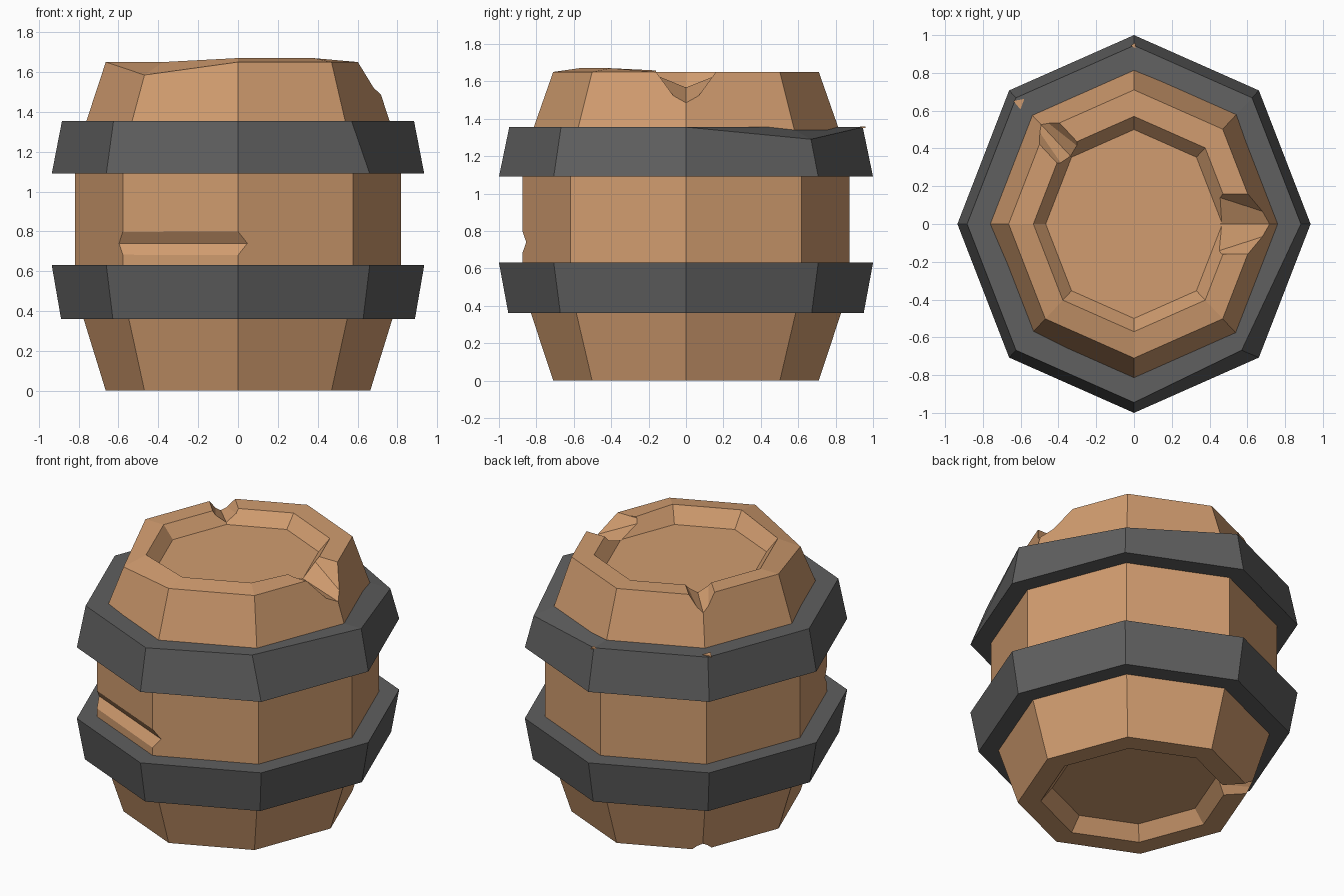
import bpy, bmesh, math
from mathutils import Vector, Matrix

if "Cube" in bpy.data.objects:
    bpy.data.objects.remove(bpy.data.objects["Cube"])

SIDES = 8
SQUASH = Matrix.Diagonal((0.935, 1, 1, 1))   # barrel is slightly narrower in x


def material(name, rgb):
    m = bpy.data.materials.new(name)
    m.diffuse_color = (*rgb, 1)
    m.use_nodes = True
    m.node_tree.nodes["Principled BSDF"].inputs["Base Color"].default_value = m.diffuse_color
    return m


wood = material("warm_wood", (0.64, 0.335, 0.16))
iron = material("dark_iron", (0.115, 0.115, 0.115))


def finish(bm, name, mat):
    bmesh.ops.recalc_face_normals(bm, faces=bm.faces)
    mesh = bpy.data.meshes.new(name)
    bm.to_mesh(mesh)
    bm.free()
    mesh.materials.append(mat)
    obj = bpy.data.objects.new(name, mesh)
    bpy.context.collection.objects.link(obj)
    return obj


def lathe(name, profile, mat, closed=False, tweaks=()):
    """Eight-sided turning; tweaks are (ring, corner, offset) dents."""
    bm = bmesh.new()
    rings = []
    for r, z in profile:
        rings.append([bm.verts.new((0.935 * r * math.cos(i * math.tau / SIDES),
                                    r * math.sin(i * math.tau / SIDES), z))
                      for i in range(SIDES)])
    for ring, corner, offset in tweaks:
        rings[ring][corner].co += Vector(offset)
    pairs = list(zip(rings, rings[1:]))
    if closed:
        pairs.append((rings[-1], rings[0]))
    else:
        bm.faces.new(rings[0])
        bm.faces.new(rings[-1])
    for a, b in pairs:
        for i in range(SIDES):
            j = (i + 1) % SIDES
            bm.faces.new((a[i], a[j], b[j], b[i]))
    return finish(bm, name, mat)


def cut(target, points, matrix):
    """Subtract the convex hull of the points."""
    bm = bmesh.new()
    for p in points:
        bm.verts.new(matrix @ Vector(p))
    bmesh.ops.convex_hull(bm, input=bm.verts)
    cutter = finish(bm, "cutter", wood)
    cutter.hide_render = True
    mod = target.modifiers.new("cut", 'BOOLEAN')
    mod.operation = 'DIFFERENCE'
    mod.solver = 'EXACT'
    mod.object = cutter
    bpy.context.view_layer.objects.active = target
    bpy.ops.object.modifier_apply(modifier=mod.name)
    bpy.data.objects.remove(cutter)


def rim_chip(target, degrees, z_in, z_out, half, z_rim, z_far):
    """V notch across the rim, its valley running from r=0.42 to r=0.95."""
    pts = []
    for r, valley in ((0.42, z_in), (0.95, z_out)):
        pts.append((r, 0, valley))
        for s in (-half, half):
            pts += [(r, s, z_rim), (r, s, z_far)]
    cut(target, pts, SQUASH @ Matrix.Rotation(math.radians(degrees), 4, 'Z'))


# Wooden barrel with recessed ends and a worn top rim
barrel = lathe("barrel_body",
               [(0.50, 0.085), (0.57, 0), (0.71, 0), (0.875, 0.50),
                (0.875, 1.18), (0.71, 1.65), (0.57, 1.65), (0.50, 1.57)],
               wood,
               tweaks=[(5, 5, (0, 0, -0.065)),
                       (6, 6, (0, 0, 0.02)), (6, 7, (0, 0, 0.02))])

# Chips in the rims
rim_chip(barrel, 0, 1.59, 1.43, 0.16, 1.65, 1.85)
rim_chip(barrel, 135, 1.59, 1.53, 0.08, 1.65, 1.85)
rim_chip(barrel, 135, 0.06, 0.04, 0.06, 0.0, -0.2)

# Long gash across the front left stave
a, b = Vector((-0.58, -0.62, 0.74)), Vector((0.0, -0.875, 0.74))
along = (b - a).normalized()
normal = Vector((along.y, -along.x, 0))
gash = []
for end in (a - along * 0.2, b + along * 0.2):
    gash.append(end - normal * 0.038)
    gash += [end + normal * 0.08 + Vector((0, 0, h)) for h in (-0.186, 0.186)]
cut(barrel, gash, Matrix.Identity(4))

# Iron bands
lathe("lower_band", [(0.78, 0.36), (0.95, 0.36), (1.0, 0.63), (0.78, 0.63)],
      iron, closed=True)
lathe("upper_band", [(0.78, 1.09), (1.0, 1.09), (0.945, 1.355), (0.78, 1.355)],
      iron, closed=True,
      tweaks=[(2, 1, (0, 0, -0.065)), (2, 7, (-0.055, 0, 0))])

# Tiny bare-wood scuffs on the upper band
for i, (x, y, r, turn) in enumerate([(0, 0.945, 0.018, 90), (-0.607, 0.64, 0.034, 70)]):
    bm = bmesh.new()
    bmesh.ops.create_cone(bm, cap_ends=True, segments=3, radius1=r, radius2=r, depth=0.008,
                          matrix=Matrix.Translation((x, y, 1.355))
                          @ Matrix.Rotation(math.radians(turn), 4, 'Z'))
    finish(bm, f"band_scuff_{i + 1}", wood)
